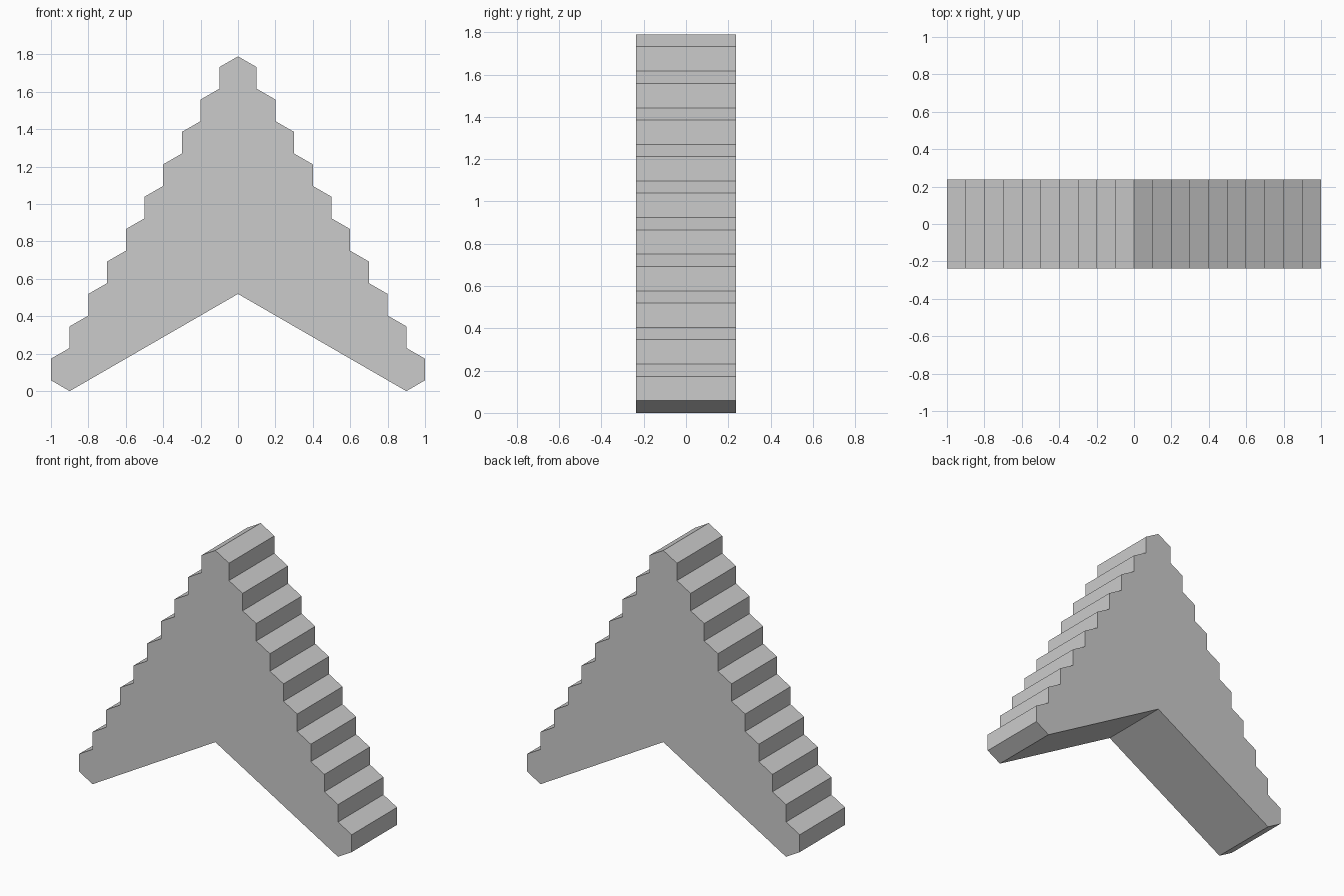
import bpy, bmesh, math

if "Cube" in bpy.data.objects:
    bpy.data.objects.remove(bpy.data.objects["Cube"])

STEPS = 10            # hexagonal teeth down each side
HALF_W = 0.1          # half width of one hexagon
SIDE = 2 * HALF_W / math.sqrt(3)
HALF_DEPTH = 0.2375
APEX = SIDE * 1.5 * STEPS + SIDE / 2

# Right half of the outline: apex, stepped hexagon edge, foot
right = []
for k in range(STEPS):
    x = HALF_W * (k + 1)
    top = APEX - SIDE / 2 - 1.5 * SIDE * k
    right += [(x, top), (x, top - SIDE)]
right.append((HALF_W * (STEPS - 1), 0.0))

# Mirror it, closing through the inner corner of the chevron
inner = HALF_W * (STEPS - 1) / math.sqrt(3)
left = [(-x, z) for x, z in reversed(right)]
outline = [(0.0, APEX)] + right + [(0.0, inner)] + left

# Extrude the outline through the depth
bm = bmesh.new()
face = bm.faces.new([bm.verts.new((x, -HALF_DEPTH, z)) for x, z in outline])
result = bmesh.ops.extrude_face_region(bm, geom=[face], use_keep_orig=True)
moved = [v for v in result["geom"] if isinstance(v, bmesh.types.BMVert)]
bmesh.ops.translate(bm, verts=moved, vec=(0, 2 * HALF_DEPTH, 0))
bmesh.ops.recalc_face_normals(bm, faces=bm.faces)

mesh = bpy.data.meshes.new("stepped_chevron")
bm.to_mesh(mesh)
bm.free()
bpy.context.collection.objects.link(bpy.data.objects.new("stepped_chevron", mesh))
